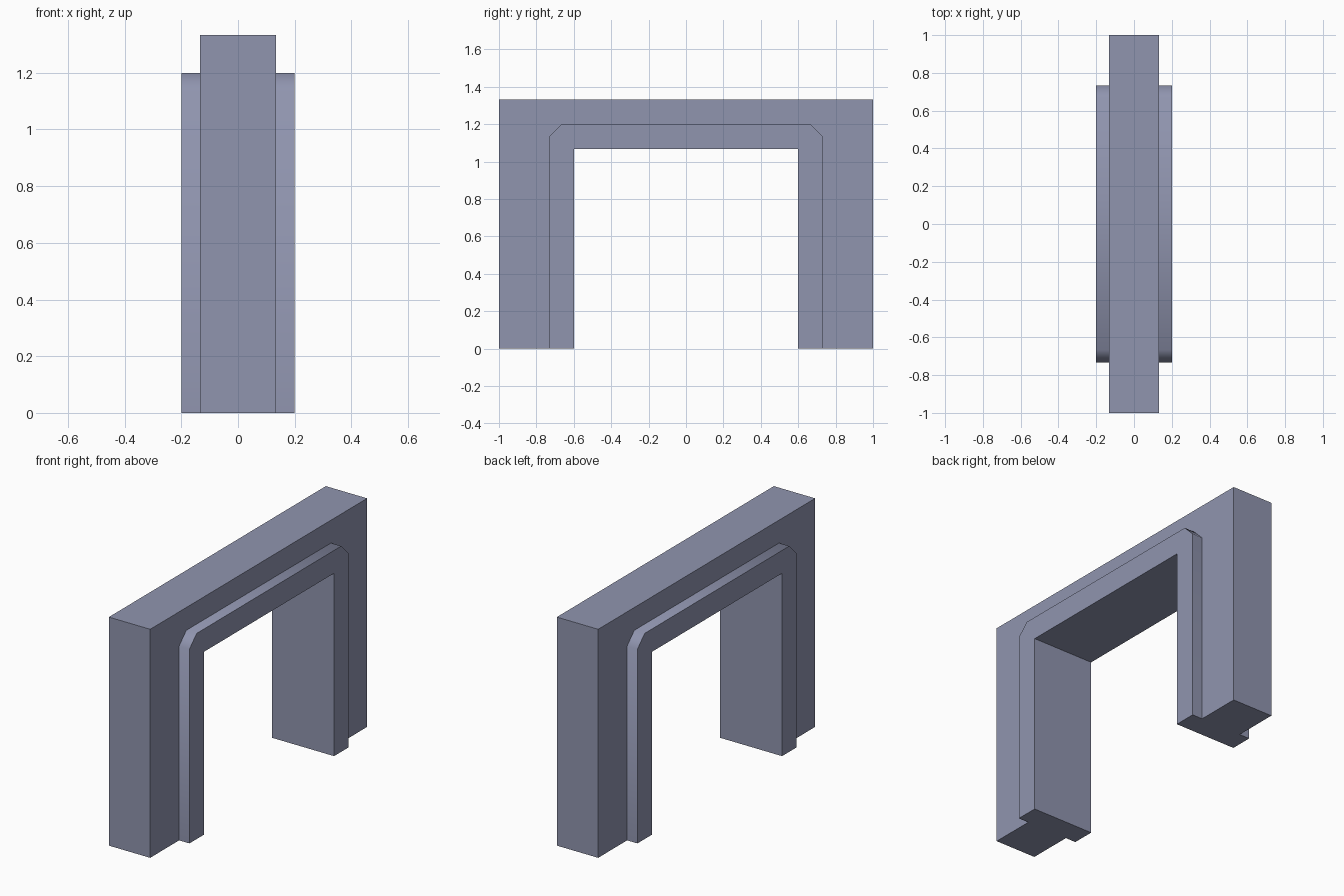
import bpy, bmesh, math

if "Cube" in bpy.data.objects:
    bpy.data.objects.remove(bpy.data.objects["Cube"])

WALL, TRIM = 0.1333, 0.2          # half depths along x

# Outlines in (y, z), each running from the left foot to the right foot
def arch(half):
    return half + [(-y, z) for y, z in reversed(half)]

outer = arch([(-1, 0), (-1, 1.3333)])
middle = arch([(-0.7333, 0), (-0.7333, 1.1333), (-0.6667, 1.2)])
inner = arch([(-0.6, 0), (-0.6, 1.0667)])

bm = bmesh.new()

def face(pts):
    return bm.faces.new([bm.verts.new(p) for p in pts])

def strips(path, x0, x1):
    for (ya, za), (yb, zb) in zip(path, path[1:]):
        face([(x0, ya, za), (x1, ya, za), (x1, yb, zb), (x0, yb, zb)])

# Wall sides, trim sides and the step between them
for s in (-1, 1):
    face([(s * WALL, y, z) for y, z in outer + middle[::-1]])
    face([(s * TRIM, y, z) for y, z in middle + inner[::-1]])
    strips(middle, s * WALL, s * TRIM)

# Outside of the wall and inside of the opening
strips(outer, -WALL, WALL)
strips(inner, -TRIM, TRIM)

# Undersides of the two feet
for s in (-1, 1):
    half = [(WALL, s), (WALL, s * 0.7333), (TRIM, s * 0.7333), (TRIM, s * 0.6)]
    face([(x, y, 0) for x, y in half] + [(-x, y, 0) for x, y in reversed(half)])

bmesh.ops.remove_doubles(bm, verts=bm.verts[:], dist=0.0005)
bmesh.ops.recalc_face_normals(bm, faces=bm.faces[:])

mesh = bpy.data.meshes.new("doorway_frame")
bm.to_mesh(mesh)
bm.free()
frame = bpy.data.objects.new("doorway_frame", mesh)
bpy.context.collection.objects.link(frame)

# Blue grey colour
mat = bpy.data.materials.new("blue_grey")
mat.diffuse_color = (0.28, 0.30, 0.43, 1)
mat.use_nodes = True
mat.node_tree.nodes["Principled BSDF"].inputs["Base Color"].default_value = mat.diffuse_color
mesh.materials.append(mat)

# Smooth over the cut trim corners, sharp elsewhere
bpy.context.view_layer.objects.active = frame
frame.select_set(True)
bpy.ops.object.shade_smooth_by_angle(angle=math.radians(50))
